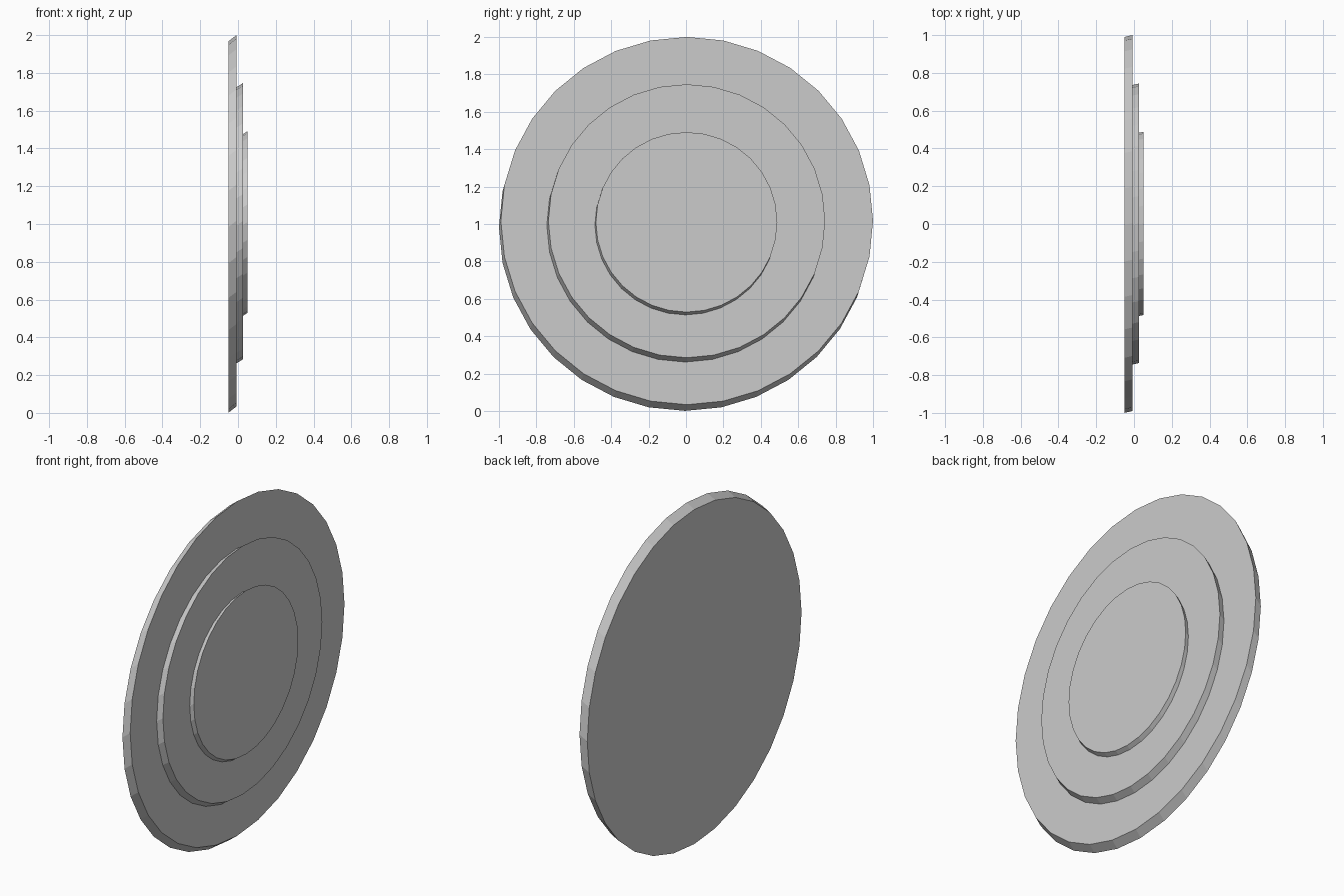
import bpy, bmesh, math

if "Cube" in bpy.data.objects:
    bpy.data.objects.remove(bpy.data.objects["Cube"])

SIDES = 32


def slanted_disc(name, x0, x1, ry, rz, back, front):
    """Disc with upright faces; its rim leans from back centre to front centre (y, z)."""
    bm = bmesh.new()
    rings = []
    for x, (cy, cz) in ((x0, back), (x1, front)):
        ring = []
        for i in range(SIDES):
            a = 2 * math.pi * i / SIDES
            ring.append(bm.verts.new((x, cy + ry * math.cos(a), cz + rz * math.sin(a))))
        rings.append(ring)
        bm.faces.new(ring)
    for i in range(SIDES):
        j = (i + 1) % SIDES
        bm.faces.new((rings[0][i], rings[0][j], rings[1][j], rings[1][i]))
    bmesh.ops.recalc_face_normals(bm, faces=bm.faces)
    mesh = bpy.data.meshes.new(name)
    bm.to_mesh(mesh)
    bm.free()
    obj = bpy.data.objects.new(name, mesh)
    bpy.context.collection.objects.link(obj)
    return obj


# Three stacked discs, largest at the back
slanted_disc("base_disc", -0.051, -0.008, 0.995, 0.983, (-0.005, 0.984), (0.005, 1.017))
slanted_disc("middle_disc", -0.008, 0.027, 0.740, 0.731, (-0.004, 0.993), (0.004, 1.016))
slanted_disc("top_disc", 0.027, 0.050, 0.485, 0.481, (-0.002, 0.995), (0.003, 1.010))
